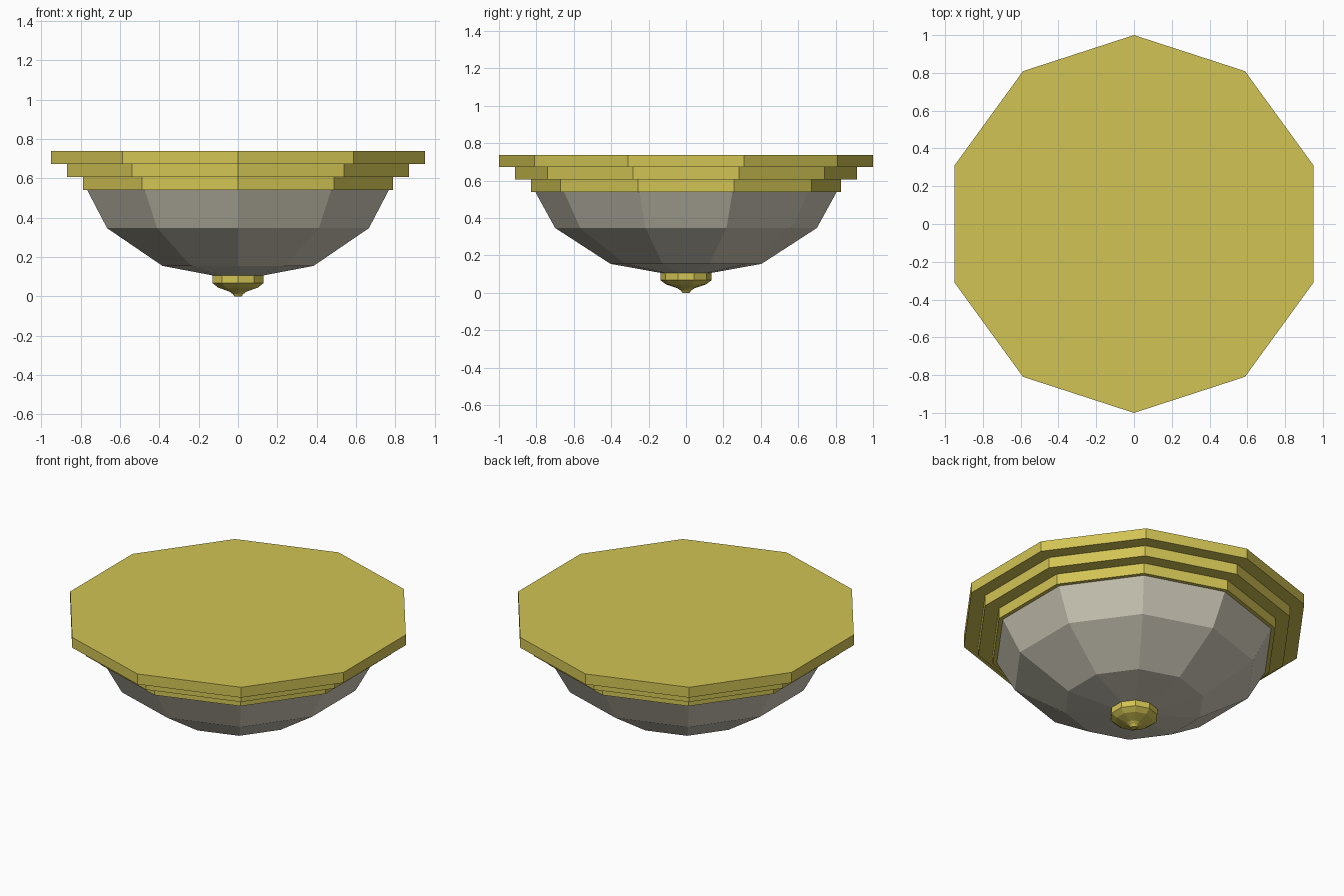
import bpy, bmesh, math

if "Cube" in bpy.data.objects:
    bpy.data.objects.remove(bpy.data.objects["Cube"])

SIDES = 10


def material(name, rgb):
    m = bpy.data.materials.new(name)
    m.diffuse_color = (*rgb, 1.0)
    m.use_nodes = True
    m.node_tree.nodes["Principled BSDF"].inputs["Base Color"].default_value = m.diffuse_color
    return m


def lathe(name, profile, mat):
    """Revolve (radius, z) points into a flat-faced ten-sided part; radius 0 is a pole."""
    bm = bmesh.new()
    rings = []
    for r, z in profile:
        if r == 0:
            rings.append([bm.verts.new((0, 0, z))] * SIDES)
        else:
            rings.append([bm.verts.new((r * math.sin(math.tau * i / SIDES),
                                        r * math.cos(math.tau * i / SIDES), z))
                          for i in range(SIDES)])
    for a, b in zip(rings, rings[1:]):
        for i in range(SIDES):
            j = (i + 1) % SIDES
            corners = list(dict.fromkeys((a[i], a[j], b[j], b[i])))
            bm.faces.new(corners)
    # flat caps on open ends
    for ring in (rings[0], rings[-1]):
        if ring[0] is not ring[1]:
            bm.faces.new(ring)
    bmesh.ops.recalc_face_normals(bm, faces=bm.faces)
    me = bpy.data.meshes.new(name)
    bm.to_mesh(me)
    bm.free()
    me.materials.append(mat)
    ob = bpy.data.objects.new(name, me)
    bpy.context.collection.objects.link(ob)
    return ob


gold = material("brass_yellow", (0.645, 0.552, 0.089))
glass = material("frosted_glass", (0.61, 0.578, 0.474))

# Stepped ceiling mount, three tiers
lathe("ceiling_mount", [(0.83, 0.54), (0.83, 0.606), (0.915, 0.606), (0.915, 0.673),
                        (1.0, 0.673), (1.0, 0.738)], gold)

# Faceted glass bowl
lathe("glass_bowl", [(0.806, 0.54), (0.70, 0.347), (0.404, 0.155), (0, 0.082)], glass)

# Finial under the bowl
lathe("finial", [(0.137, 0.105), (0.137, 0.068), (0.107, 0.045), (0.045, 0.024),
                 (0.028, 0.012), (0.019, 0.0)], gold)
